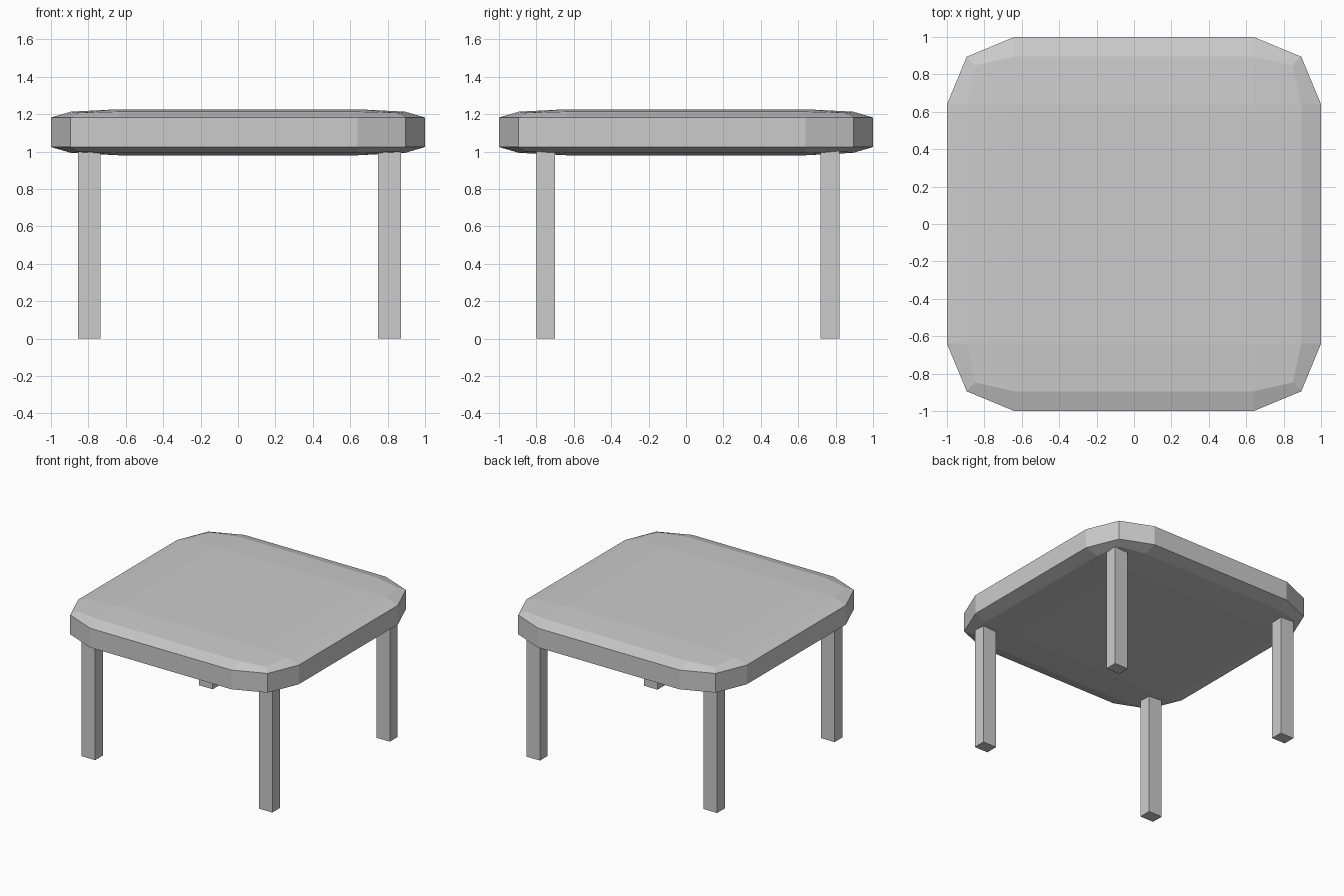
import bpy

if "Cube" in bpy.data.objects:
    bpy.data.objects.remove(bpy.data.objects["Cube"])


def box(name, lo, hi):
    """Axis-aligned box between two corners, with its scale left on the object."""
    centre = [(a + b) / 2 for a, b in zip(lo, hi)]
    bpy.ops.mesh.primitive_cube_add(size=2, location=centre)
    obj = bpy.context.object
    obj.name = name
    obj.scale = [(b - a) / 2 for a, b in zip(lo, hi)]
    return obj


# Tabletop: a cube with a wide two-step bevel, flattened by the object scale
top = box("tabletop", (-1, -1, 0.98), (1, 1, 1.226))
bevel = top.modifiers.new("rounded_edges", 'BEVEL')
bevel.width = 0.36
bevel.segments = 2
bevel.limit_method = 'NONE'

# Four square-cut legs, reaching slightly into the tabletop
for side, x in (("left", -0.795), ("right", 0.81)):
    for end, y in (("front", -0.75), ("back", 0.77)):
        box(f"{end}_{side}_leg", (x - 0.061, y - 0.05, 0), (x + 0.061, y + 0.05, 1.02))
